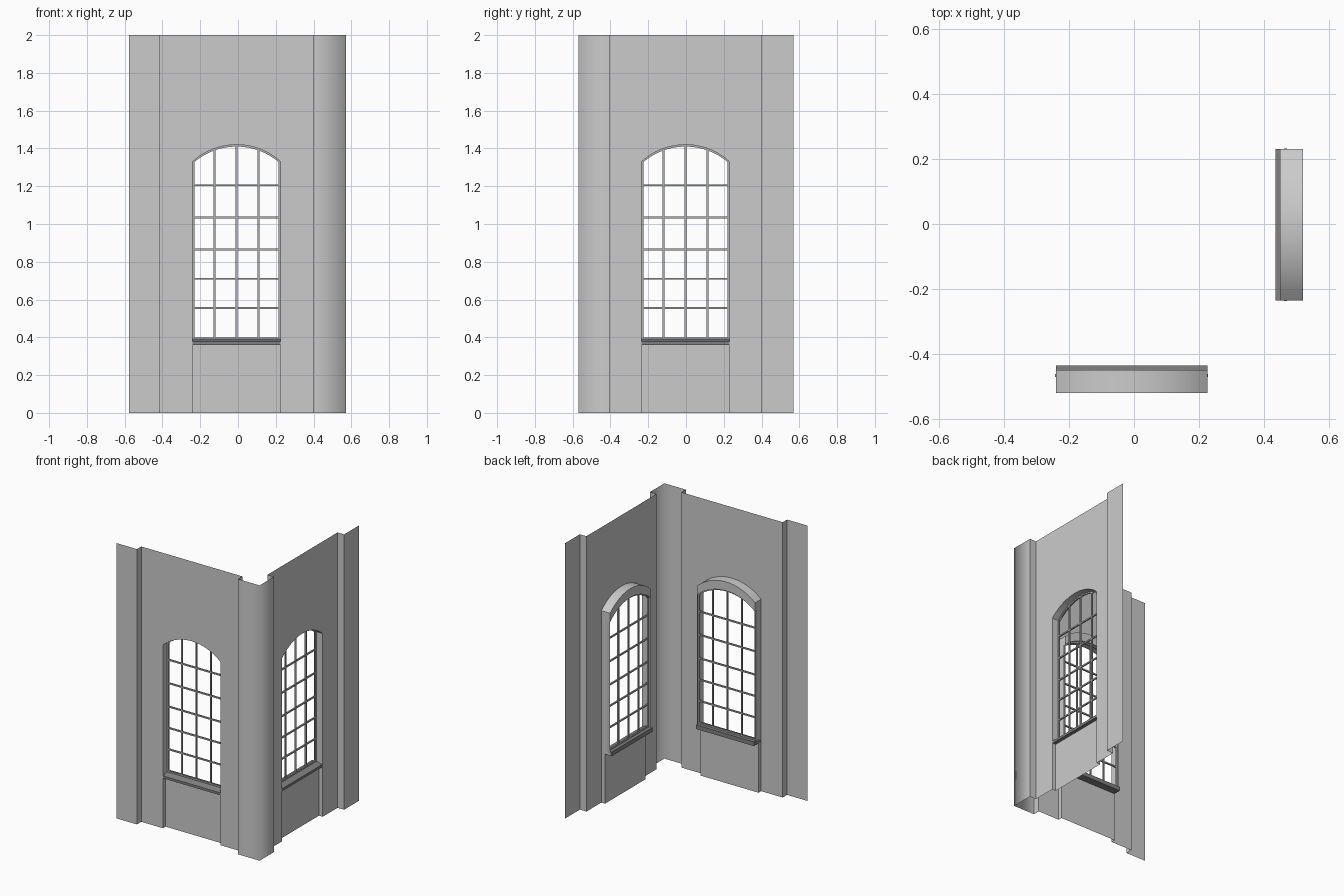
import bpy, bmesh, math
from mathutils import Vector

cube = bpy.data.objects.get("Cube")
if cube:
    bpy.data.objects.remove(cube)


def material(name, grey):
    m = bpy.data.materials.new(name)
    m.use_nodes = True
    colour = (grey, grey, grey, 1)
    m.diffuse_color = colour
    m.node_tree.nodes["Principled BSDF"].inputs["Base Color"].default_value = colour
    return m


PLASTER = material("plaster grey", 0.6)
STONE = material("dark sill grey", 0.22)
FRAME = material("window frame grey", 0.45)
HEIGHT, SILL_LOW, SILL_TOP, SPRING, RISE = 2.0, 0.36, 0.39, 1.33, 0.09
FACE, PANEL, REVEAL = 0.52, 0.49, 0.45


# Wall coordinates are (along, outward, up); these place them in the model
def on_front(p):
    return Vector((p[0], -p[1], p[2]))


def on_right(p):
    return Vector((p[1], p[0], p[2]))


def finish(name, bm, mat):
    mesh = bpy.data.meshes.new(name)
    bm.to_mesh(mesh)
    bm.free()
    mesh.materials.append(mat)
    obj = bpy.data.objects.new(name, mesh)
    bpy.context.collection.objects.link(obj)
    return obj


def sheet(name, place, points, mat=PLASTER):
    """One flat face with the given outline."""
    bm = bmesh.new()
    bm.faces.new([bm.verts.new(place(p)) for p in points])
    return finish(name, bm, mat)


def curtain(name, place, plan, z0, z1, mat=PLASTER):
    """Upright sheet following a plan of (along, outward) points."""
    bm = bmesh.new()
    low = [bm.verts.new(place((u, d, z0))) for u, d in plan]
    high = [bm.verts.new(place((u, d, z1))) for u, d in plan]
    for i in range(len(plan) - 1):
        bm.faces.new((low[i], low[i + 1], high[i + 1], high[i]))
    return finish(name, bm, mat)


def add_prism(bm, place, points, shift):
    """Closed block: an outline swept by a shift."""
    a = [bm.verts.new(place(p)) for p in points]
    b = [bm.verts.new(place(Vector(p) + Vector(shift))) for p in points]
    bm.faces.new(a)
    bm.faces.new(b[::-1])
    for i in range(len(a)):
        j = (i + 1) % len(a)
        bm.faces.new((a[j], a[i], b[i], b[j]))


def prism(name, place, outlines, shift, mat):
    bm = bmesh.new()
    for points in outlines:
        add_prism(bm, place, points, shift)
    bmesh.ops.recalc_face_normals(bm, faces=bm.faces)
    return finish(name, bm, mat)


def smooth(obj):
    for o in bpy.context.selected_objects:
        o.select_set(False)
    bpy.context.view_layer.objects.active = obj
    obj.select_set(True)
    bpy.ops.object.shade_smooth_by_angle(angle=math.radians(35))


def build_wall(side, place, left, right, w0, w1):
    mid, half = (w0 + w1) / 2, (w1 - w0) / 2
    radius = (half ** 2 + RISE ** 2) / (2 * RISE)

    def arch(u):
        return SPRING + RISE - radius + math.sqrt(max(radius ** 2 - (u - mid) ** 2, 0))

    steps = [w0 + (w1 - w0) * i / 16 for i in range(17)]

    # Recessed wall field, with the tall arched opening cut down to the floor
    outline = [(left, 0), (w0, 0)] + [(u, arch(u)) for u in steps]
    outline += [(w1, 0), (right, 0), (right, HEIGHT), (left, HEIGHT)]
    sheet(side + "_wall", place, [(u, FACE, z) for u, z in outline])

    # Panel below the window and the window jambs
    curtain(side + "_panel", place,
            [(w0, FACE), (w0, PANEL), (w1, PANEL), (w1, FACE)], 0, SILL_LOW)
    curtain(side + "_left_jamb", place, [(w0, FACE), (w0, REVEAL)], SILL_LOW, SPRING)
    curtain(side + "_right_jamb", place, [(w1, REVEAL), (w1, FACE)], SILL_LOW, SPRING)

    # Arched lintel behind the wall
    band = [(u, FACE - 0.001, arch(u)) for u in steps]
    band += [(u, FACE - 0.001, arch(u) + 0.065) for u in reversed(steps)]
    smooth(prism(side + "_arch", place, [band], (0, REVEAL - FACE, 0), PLASTER))

    # Sloping sill
    profile = [(FACE - 0.004, SILL_LOW), (FACE - 0.004, SILL_LOW + 0.018),
               (0.475, SILL_TOP), (0.435, SILL_TOP), (0.435, SILL_LOW)]
    prism(side + "_sill", place, [[(w0, d, z) for d, z in profile]],
          (w1 - w0, 0, 0), STONE)

    # Window bars and arched frame
    t, back, depth = 0.005, 0.46, 0.01

    def bar(u0, u1, z0, z1):
        return [(u0, back, z0), (u1, back, z0), (u1, back, z1), (u0, back, z1)]

    bars = []
    for i in range(1, 4):
        u = w0 + (w1 - w0) * i / 4
        bars.append(bar(u - t, u + t, SILL_TOP, arch(u) - t))
    for z in (0.555, 0.71, 0.865, 1.035, 1.205):
        bars.append(bar(w0, w1, z - t, z + t))
    bars.append(bar(w0, w1, SILL_TOP, SILL_TOP + 2 * t))
    bars.append(bar(w0 - 0.002, w0 + 2 * t, SILL_TOP, SPRING))
    bars.append(bar(w1 - 2 * t, w1 + 0.002, SILL_TOP, SPRING))
    head = [(u, back, arch(u) - 2 * t) for u in steps]
    head += [(u, back, arch(u)) for u in reversed(steps)]
    bars.append(head)
    prism(side + "_window_frame", place, bars, (0, depth, 0), FRAME)


build_wall("front", on_front, -0.413, 0.40, -0.24, 0.225)
build_wall("right", on_right, -0.405, 0.40, -0.235, 0.23)

# End pilasters
curtain("front_end_pilaster", on_front,
        [(-0.577, 0.57), (-0.413, 0.57), (-0.413, FACE)], 0, HEIGHT)
curtain("right_end_pilaster", on_right,
        [(0.40, FACE), (0.40, 0.573), (0.57, 0.573)], 0, HEIGHT)

# Corner pier, softly shaded across its outer corner
pier = curtain("corner_pier", on_front,
               [(0.40, FACE), (0.40, 0.57), (0.573, 0.57), (0.573, 0.405), (FACE, 0.405)],
               0, HEIGHT)
for i in (1, 2):
    pier.data.polygons[i].use_smooth = True
